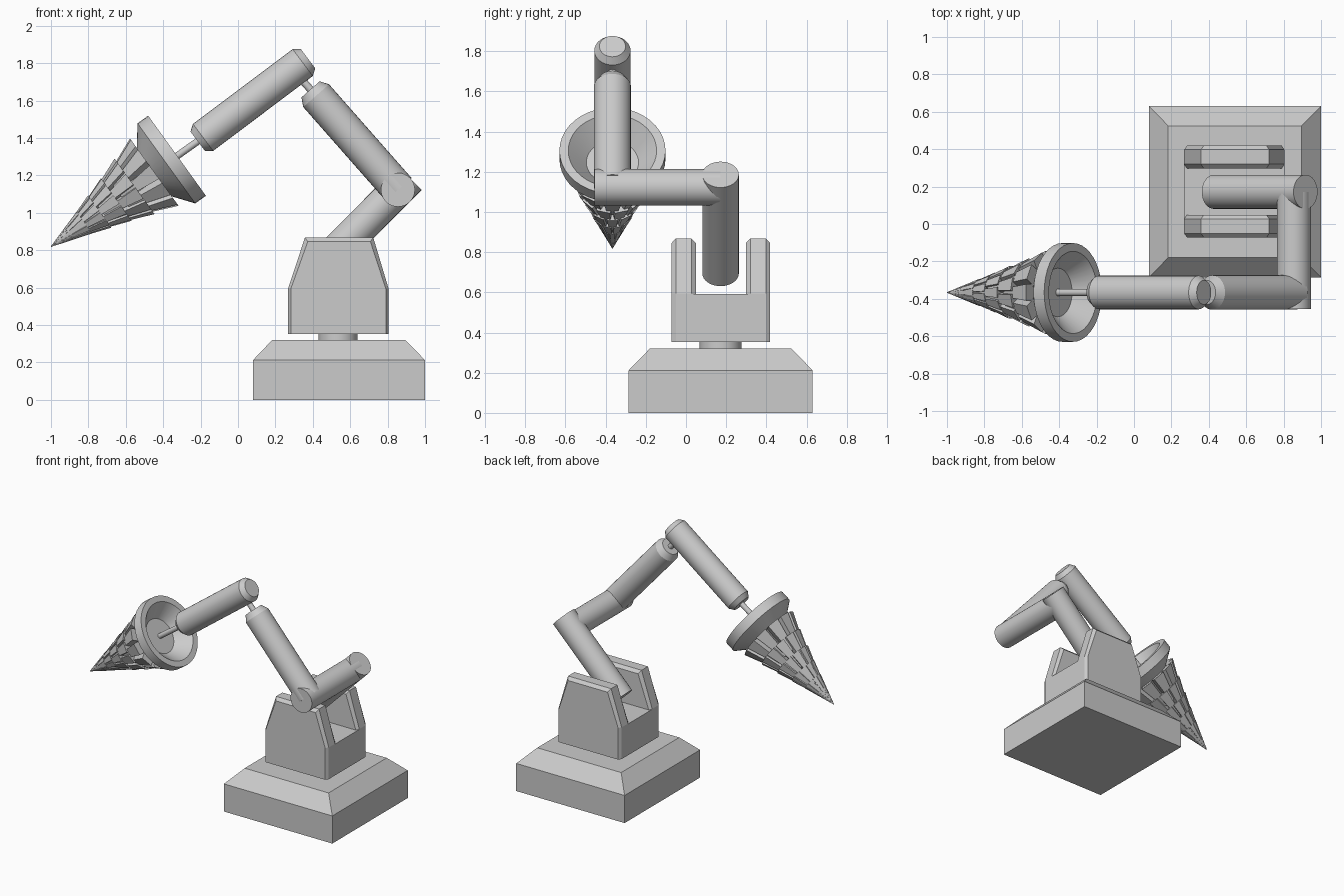
import bpy, bmesh, math
from mathutils import Vector

if "Cube" in bpy.data.objects:
    bpy.data.objects.remove(bpy.data.objects["Cube"])

YT = -0.366   # y of the tool-side arm plane
YB = 0.172    # y of the base plane


def finish(name, bm, smooth=False):
    bmesh.ops.recalc_face_normals(bm, faces=bm.faces)
    me = bpy.data.meshes.new(name)
    bm.to_mesh(me)
    bm.free()
    ob = bpy.data.objects.new(name, me)
    bpy.context.collection.objects.link(ob)
    if smooth:
        bpy.ops.object.select_all(action='DESELECT')
        ob.select_set(True)
        bpy.context.view_layer.objects.active = ob
        bpy.ops.object.shade_smooth_by_angle(angle=math.radians(25))
    return ob


def skin(name, sections):
    """Loft closed sections of equal point count and cap both ends."""
    bm = bmesh.new()
    rings = [[bm.verts.new(p) for p in s] for s in sections]
    n = len(rings[0])
    for a, b in zip(rings, rings[1:]):
        for i in range(n):
            j = (i + 1) % n
            bm.faces.new((a[i], a[j], b[j], b[i]))
    bm.faces.new(rings[0])
    bm.faces.new(rings[-1])
    return finish(name, bm)


def frame(d):
    d = Vector(d).normalized()
    side = Vector((0, 1, 0)) if abs(d.y) < 0.9 else Vector((1, 0, 0))
    u = side.cross(d).normalized()
    return d, u, d.cross(u)


def lathe(name, origin, d, profile, n=32):
    """Revolve (distance, radius) points about an axis; radius 0 closes."""
    o = Vector(origin)
    d, u, v = frame(d)
    bm = bmesh.new()
    rings = []
    for s, r in profile:
        if r == 0:
            rings.append([bm.verts.new(o + d * s)])
        else:
            rings.append([bm.verts.new(o + d * s + r * (
                u * math.cos(k * math.tau / n) + v * math.sin(k * math.tau / n)))
                for k in range(n)])
    for a, b in zip(rings, rings[1:]):
        for i in range(n):
            j = (i + 1) % n
            f = [a[i % len(a)], a[j % len(a)], b[j % len(b)], b[i % len(b)]]
            bm.faces.new(list(dict.fromkeys(f)))
    return finish(name, bm, True)


def tube(name, p, q, r, start=0, end=0, cap=0.065):
    """Cylinder from p to q; start and end give tapered tip lengths."""
    p, q = Vector(p), Vector(q)
    L = (q - p).length
    prof = [(0, 0)]
    if start:
        prof.append((0, cap))
    prof += [(start, r), (L - end, r)]
    if end:
        prof.append((L, cap))
    prof.append((L, 0))
    return lathe(name, p, q - p, prof)


def rect(x0, x1, y0, y1, z):
    return [(x0, y0, z), (x1, y0, z), (x1, y1, z), (x0, y1, z)]


# Base plinth and swivel post
skin("base", [rect(0.08, 1.0, -0.285, 0.63, 0), rect(0.08, 1.0, -0.285, 0.63, 0.212),
              rect(0.183, 0.895, -0.18, 0.525, 0.32)])
tube("swivel_post", (0.535, YB, 0.31), (0.535, YB, 0.36), 0.105)


# Fork body: lower block and two bevelled prongs
def prong_section(y, e):
    return [(x, y, z) for x, z in (
        (0.268 + e, 0.58), (0.805 - e, 0.58), (0.805 - e, 0.595),
        (0.723 - e, 0.868 - 1.5 * e), (0.358 + e, 0.868 - 1.5 * e), (0.268 + e, 0.595))]


def block_section(y, e):
    return [(0.268 + e, y, 0.352), (0.805 - e, y, 0.352),
            (0.805 - e, y, 0.592), (0.268 + e, y, 0.592)]


skin("fork_block", [block_section(y, e) for y, e in
                    ((-0.072, 0.015), (-0.05, 0), (0.397, 0), (0.419, 0.015))])
for name, y in (("front_prong", -0.072), ("back_prong", 0.298)):
    skin(name, [prong_section(y + dy, e) for dy, e in
                ((0, 0.015), (0.022, 0), (0.099, 0), (0.121, 0.015))])

# Arm segments
tube("lower_arm", (0.427, YB, 0.695), (0.917, YB, 1.186), 0.091)
tube("elbow", (0.855, -0.455, 1.123), (0.855, YB, 1.123), 0.091)
tube("middle_arm", (0.859, YT, 1.125), (0.388, YT, 1.66), 0.092, end=0.045)
tube("wrist_pin", (0.40, YT, 1.645), (0.31, YT, 1.747), 0.02)
tube("forearm", (0.374, YT, 1.824), (-0.215, YT, 1.382), 0.09, 0.035, 0.035)

# Drill head, measured from the rear rim along its axis
RIM = Vector((-0.326, YT, 1.305))
AXIS = Vector((-0.811, 0, -0.585))
LEN = 0.831
tube("drill_shaft", (-0.19, YT, 1.40), RIM + AXIS * 0.13, 0.019)
lathe("drill_collar", RIM, AXIS, [(0.10, 0), (0.10, 0.13), (0, 0.22), (0, 0.264),
                                  (0.07, 0.264), (0.165, 0.14), (0.165, 0)], 40)


def cone_r(s):
    return 0.222 * (LEN - s) / (LEN - 0.15)


lathe("drill_core", RIM, AXIS, [(0.15, 0), (0.15, 0.155), (LEN, 0)], 24)

# Overlapping staggered blades in tiers around the core
d, u, v = frame(AXIS)
bm = bmesh.new()
COUNT = 12
tiers = [0.15, 0.28, 0.40, 0.51, 0.61, 0.70]
for t, s0 in enumerate(tiers):
    s1 = min(s0 + 0.22, LEN)
    r0 = cone_r(s0)
    for k in range(COUNT):
        a = (k + 0.5 * (t % 2)) * math.tau / COUNT
        out = u * math.cos(a) + v * math.sin(a)
        tan = v * math.cos(a) - u * math.sin(a)
        w0 = r0 * 0.2
        w1 = cone_r(s1) * 0.12 + 0.002

        def corner(s, r, w):
            return bm.verts.new(RIM + d * s + out * r + tan * w)
        rear = [corner(s0, r, w) for r, w in
                ((r0, -w0), (r0, w0), (r0 * 0.7, w0), (r0 * 0.7, -w0))]
        tip = [corner(s1, r, w) for r, w in
               ((cone_r(s1) * 0.85 + 0.001, -w1), (cone_r(s1) * 0.85 + 0.001, w1),
                (cone_r(s1) * 0.6, w1), (cone_r(s1) * 0.6, -w1))]
        for i in range(4):
            j = (i + 1) % 4
            bm.faces.new((rear[i], rear[j], tip[j], tip[i]))
        bm.faces.new(rear)
        bm.faces.new(tip)
finish("drill_blades", bm)
